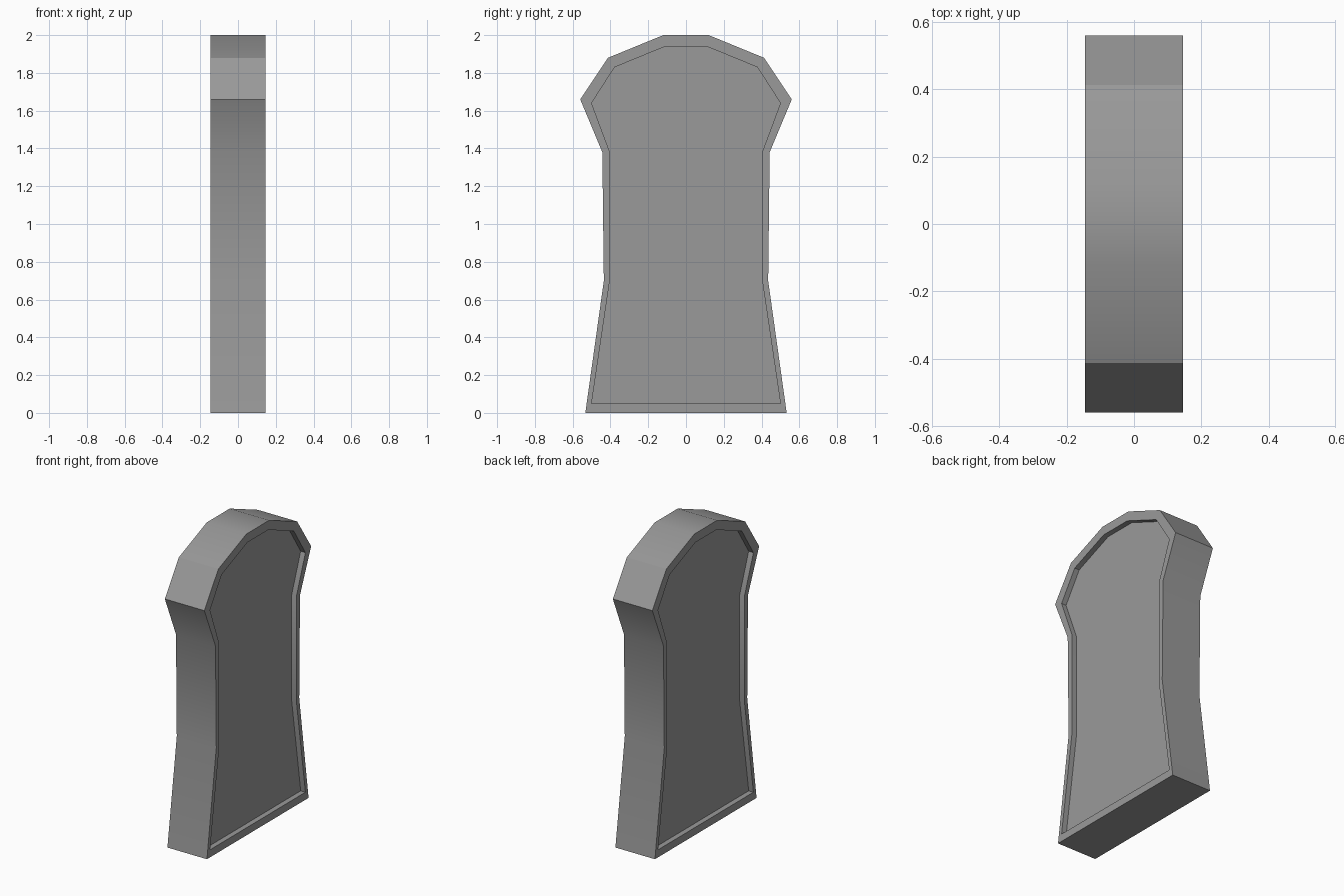
import bpy, bmesh, math

if "Cube" in bpy.data.objects:
    bpy.data.objects.remove(bpy.data.objects["Cube"])

HALF_X = 0.145   # half thickness of the slab
RECESS = 0.035   # depth of the sunken panel on each broad face

# Half profiles (y, z), bottom to top
OUTER = [(0.533, 0), (0.435, 0.70), (0.443, 1.38), (0.56, 1.66), (0.413, 1.88), (0.12, 2.0)]
INNER = [(0.50, 0.05), (0.405, 0.69), (0.405, 1.385), (0.50, 1.64), (0.378, 1.83), (0.11, 1.94)]


def ring(bm, half, x):
    pts = half + [(-y, z) for y, z in reversed(half)]
    return [bm.verts.new((x, y, z)) for y, z in pts]


bm = bmesh.new()
# Rings run from one sunken panel, over the rim, to the other panel
rings = [ring(bm, p, x) for p, x in [
    (INNER, -HALF_X + RECESS), (INNER, -HALF_X), (OUTER, -HALF_X),
    (OUTER, HALF_X), (INNER, HALF_X), (INNER, HALF_X - RECESS)]]
n = len(rings[0])
for a, b in zip(rings, rings[1:]):
    for i in range(n):
        j = (i + 1) % n
        bm.faces.new((a[i], a[j], b[j], b[i]))

# Panel faces
bm.faces.new(rings[0])
bm.faces.new(rings[-1])
bmesh.ops.recalc_face_normals(bm, faces=bm.faces[:])

mesh = bpy.data.meshes.new("headstone_slab")
bm.to_mesh(mesh)
bm.free()
slab = bpy.data.objects.new("headstone_slab", mesh)
bpy.context.collection.objects.link(slab)

# Dark grey stone
stone = bpy.data.materials.new("dark_stone")
stone.diffuse_color = (0.32, 0.32, 0.32, 1)
stone.use_nodes = True
stone.node_tree.nodes["Principled BSDF"].inputs["Base Color"].default_value = stone.diffuse_color
mesh.materials.append(stone)

# Soft shading over gentle bends, crisp at the corners
bpy.context.view_layer.objects.active = slab
slab.select_set(True)
bpy.ops.object.shade_smooth_by_angle(angle=math.radians(30))
